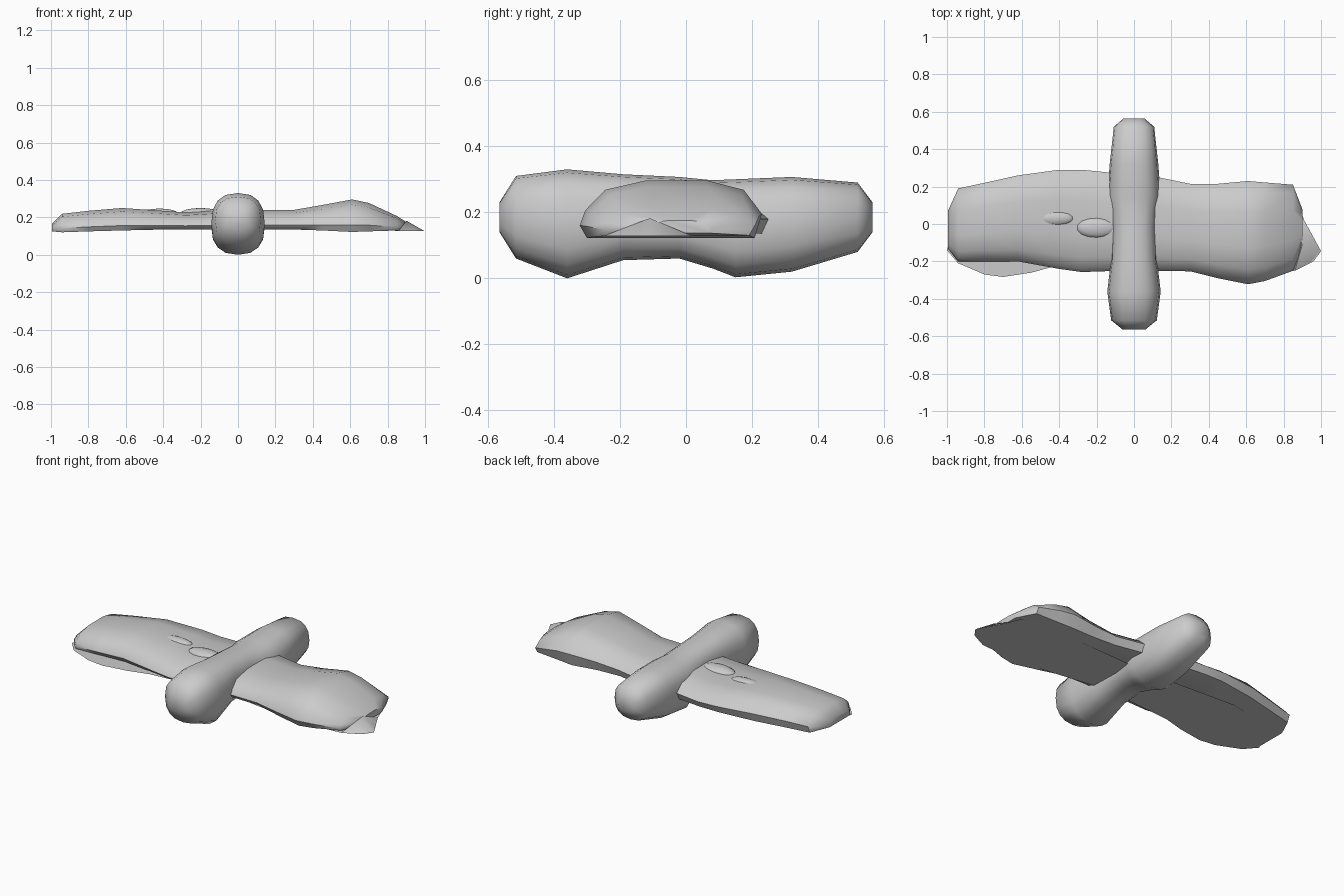
import bpy, bmesh, math

if "Cube" in bpy.data.objects:
    bpy.data.objects.remove(bpy.data.objects["Cube"])


def finish(name, bm, angle=40):
    bmesh.ops.recalc_face_normals(bm, faces=bm.faces)
    me = bpy.data.meshes.new(name)
    bm.to_mesh(me)
    bm.free()
    ob = bpy.data.objects.new(name, me)
    bpy.context.collection.objects.link(ob)
    bpy.ops.object.select_all(action='DESELECT')
    ob.select_set(True)
    bpy.context.view_layer.objects.active = ob
    bpy.ops.object.shade_smooth_by_angle(angle=math.radians(angle))
    return ob


def loft(name, rings, angle=40):
    bm = bmesh.new()
    loops = [[bm.verts.new(p) for p in ring] for ring in rings]
    n = len(loops[0])
    for a, b in zip(loops, loops[1:]):
        for i in range(n):
            j = (i + 1) % n
            bm.faces.new((a[i], a[j], b[j], b[i]))
    bm.faces.new(loops[0])
    bm.faces.new(loops[-1])
    return finish(name, bm, angle)


# Body: y, half width, bottom, top
body = [(-.565, .06, .14, .23), (-.515, .122, .06, .31), (-.36, .143, 0, .33),
        (-.19, .122, .055, .315), (-.02, .117, .06, .307), (.08, .128, .03, .297),
        (.15, .143, .003, .30), (.32, .13, .02, .307), (.52, .108, .08, .29),
        (.565, .055, .14, .23)]


def body_ring(y, w, lo, hi):
    ring = []
    for i in range(16):
        a = 2 * math.pi * i / 16
        c, s = math.cos(a), math.sin(a)
        p = 2 / 2.5
        ring.append((w * math.copysign(abs(c) ** p, c), y,
                     (lo + hi) / 2 + (hi - lo) / 2 * math.copysign(abs(s) ** p, s)))
    return ring


loft("body", [body_ring(*s) for s in body], 60)

# Wings: x, front y, back y, bottom, top
section = [(.04, 0), (0, .22), (.03, .48), (.14, .84), (.36, 1), (.7, 1),
           (.9, .84), (1, .42), (.96, 0)]
left = [(-.08, -.25, .27, .135, .24), (-.28, -.257, .29, .135, .226),
        (-.4, -.24, .29, .135, .235), (-.62, -.2, .26, .13, .25),
        (-.8, -.2, .22, .125, .235), (-.94, -.2, .19, .12, .219),
        (-.995, -.13, .07, .125, .165)]
right = [(.08, -.25, .26, .135, .24), (.3, -.253, .215, .135, .24),
         (.45, -.29, .215, .13, .266), (.61, -.322, .23, .122, .296),
         (.7, -.305, .222, .125, .277), (.85, -.25, .21, .13, .207),
         (.9, -.13, .08, .137, .175)]
for name, data in (("left_wing", left), ("right_wing", right)):
    loft(name, [[(x, f + t * (b - f), lo + h * (hi - lo)) for t, h in section]
                for x, f, b, lo, hi in data], 50)


# Thin sheets under the wings
def sheet(name, outline, z, peak):
    bm = bmesh.new()
    centre = bm.verts.new(peak)
    rim = [bm.verts.new((x, y, z)) for x, y in outline]
    for i, v in enumerate(rim):
        bm.faces.new((centre, v, rim[(i + 1) % len(rim)]))
    return finish(name, bm)


sheet("left_under_sheet",
      [(-.1, -.2), (-.42, -.225), (-.55, -.26), (-.7, -.283), (-.8, -.27),
       (-.94, -.21), (-1, -.14), (-.95, .04), (-.6, .13), (-.1, .1)],
      .124, (-.6, -.08, .125))
sheet("right_under_sheet",
      [(.1, .1), (.6, .12), (.88, .1), (.91, .02), (.97, -.09), (1, -.145),
       (.96, -.2), (.86, -.25), (.6, -.27), (.1, -.2)],
      .126, (.7, -.06, .126))
# Small fold at the right tip
sheet("right_tip_fold", [(.84, .02), (.91, .02), (.97, -.09), (.995, -.145),
                         (.95, -.2), (.86, -.25)], .128, (.9, -.11, .182))

# Low bumps on the left wing top
for i, (loc, size) in enumerate((((-.42, .03, .222), (.1, .04, .025)),
                                 ((-.2, -.02, .222), (.11, .055, .028)))):
    bm = bmesh.new()
    bmesh.ops.create_uvsphere(bm, u_segments=14, v_segments=8, radius=1)
    bmesh.ops.scale(bm, vec=size, verts=bm.verts)
    bmesh.ops.translate(bm, vec=loc, verts=bm.verts)
    finish(f"wing_bump_{i + 1}", bm, 60)
